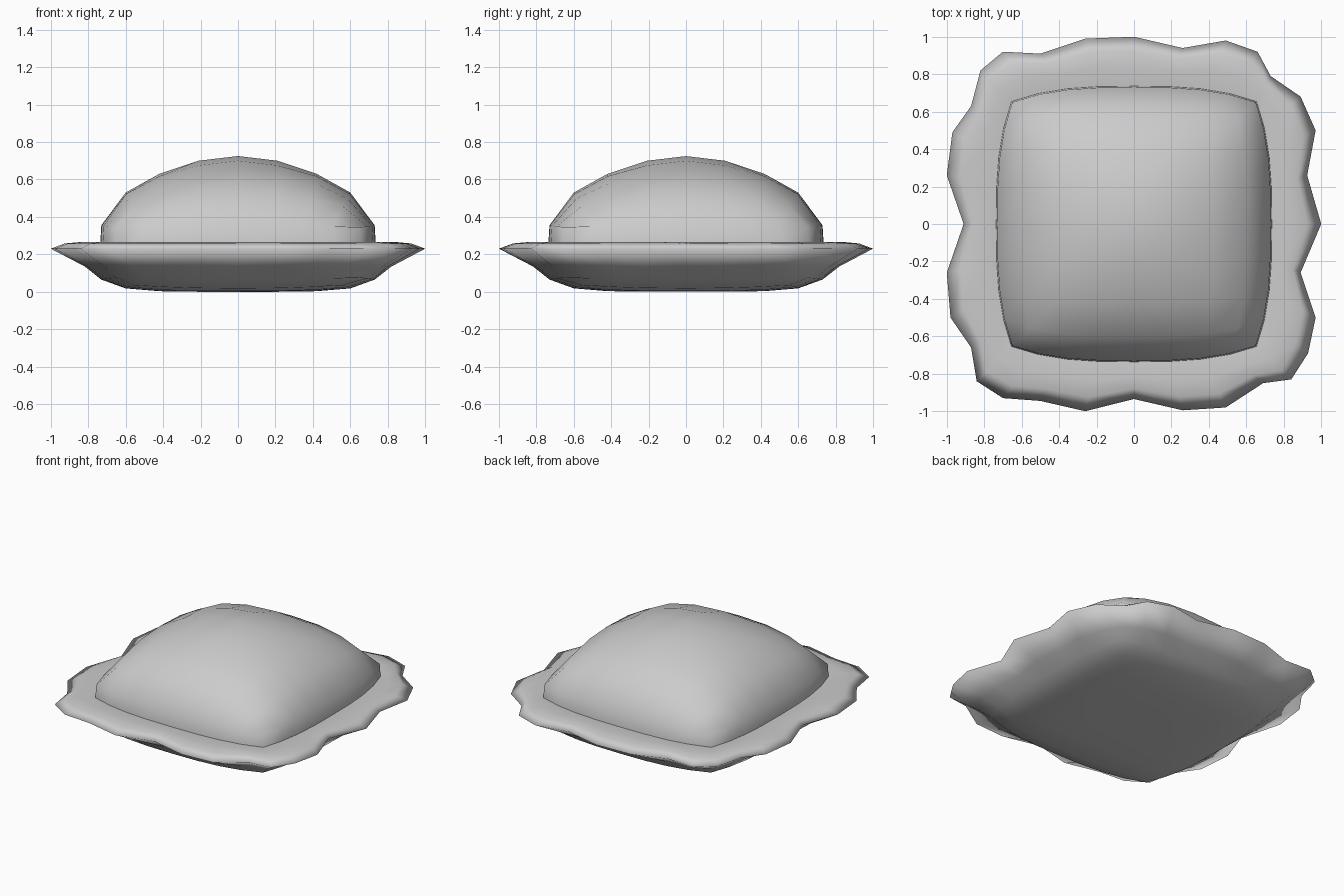
import bpy, bmesh, math

if "Cube" in bpy.data.objects:
    bpy.data.objects.remove(bpy.data.objects["Cube"])

# Wavy crust outline, clockwise from back-left corner, eight points per side
OUTLINE = [(-.82, .82), (-.70, .92), (-.50, .91), (-.26, .99), (0, 1), (.26, .94), (.49, .98), (.66, .92),
           (.73, .79), (.89, .68), (.97, .50), (.925, .26), (1, 0), (.89, -.26), (.97, -.50), (.93, -.69),
           (.84, -.83), (.69, -.85), (.49, -.98), (.26, -.995), (0, -.935), (-.26, -1), (-.50, -.945), (-.70, -.93),
           (-.84, -.84), (-.87, -.66), (-.98, -.50), (-1, -.26), (-.91, 0), (-1, .26), (-.97, .49), (-.87, .63)]


def rounded_square(mid, corner, z_mid, z_corner, k=4):
    """Ring of 8*k points, clockwise from the back-left corner."""
    pts = []
    for side in range(4):
        a = -side * math.pi / 2
        for i in range(-k, k):
            t = abs(i) / k
            x = math.copysign(corner * t ** 0.87, i)
            y = mid - (mid - corner) * t ** 2.6
            z = z_mid + (z_corner - z_mid) * t ** 2
            pts.append((x * math.cos(a) - y * math.sin(a), x * math.sin(a) + y * math.cos(a), z))
    return pts


def cushion(bm, centre_z, rings):
    """Grid-topped pillow surface; returns the verts of its outermost ring."""
    grid = {(0, 0): bm.verts.new((0, 0, centre_z))}
    for k, ring in enumerate(rings, 1):
        cells = [(i, k) for i in range(-k, k)] + [(k, -i) for i in range(-k, k)]
        cells += [(-i, -k) for i in range(-k, k)] + [(-k, i) for i in range(-k, k)]
        for c, p in zip(cells, rounded_square(*ring, k=k)):
            grid[c] = bm.verts.new(p)
        last = [grid[c] for c in cells]
    n = len(rings)
    for i in range(-n, n):
        for j in range(-n, n):
            bm.faces.new([grid[i, j], grid[i + 1, j], grid[i + 1, j + 1], grid[i, j + 1]])
    return last


def add_ring(bm, prev, pts):
    new = [bm.verts.new(p) for p in pts]
    for i in range(len(new)):
        j = (i + 1) % len(new)
        bm.faces.new([prev[i], prev[j], new[j], new[i]])
    return new


def blend(ring, f, z):
    return [(p[0] + (o[0] - p[0]) * f, p[1] + (o[1] - p[1]) * f, z) for p, o in zip(ring, OUTLINE)]


def finish(bm, name):
    bmesh.ops.recalc_face_normals(bm, faces=bm.faces)
    me = bpy.data.meshes.new(name)
    bm.to_mesh(me)
    bm.free()
    ob = bpy.data.objects.new(name, me)
    bpy.context.collection.objects.link(ob)
    for p in me.polygons:
        p.use_smooth = True


# Domed filling
bm = bmesh.new()
edge = cushion(bm, .725, [(.21, .21, .70, .675), (.42, .41, .63, .58),
                          (.60, .555, .53, .46), (.73, .65, .355, .345)])
add_ring(bm, edge, rounded_square(.737, .655, .24, .24))
finish(bm, "filling_dome")

# Shallow underside with a frilled crust
bm = bmesh.new()
edge = cushion(bm, 0, [(.21, .21, 0, 0), (.42, .41, .003, .01),
                       (.60, .555, .018, .035), (.73, .65, .065, .075)])
base = rounded_square(.735, .655, .25, .25)
ring = add_ring(bm, edge, blend(base, .32, .135))
ring = add_ring(bm, ring, blend(base, 1, .23))
ring = add_ring(bm, ring, blend(base, .72, .258))
ring = add_ring(bm, ring, blend(base, .40, .266))
add_ring(bm, ring, blend(base, -.03, .255))
finish(bm, "crust_base")
